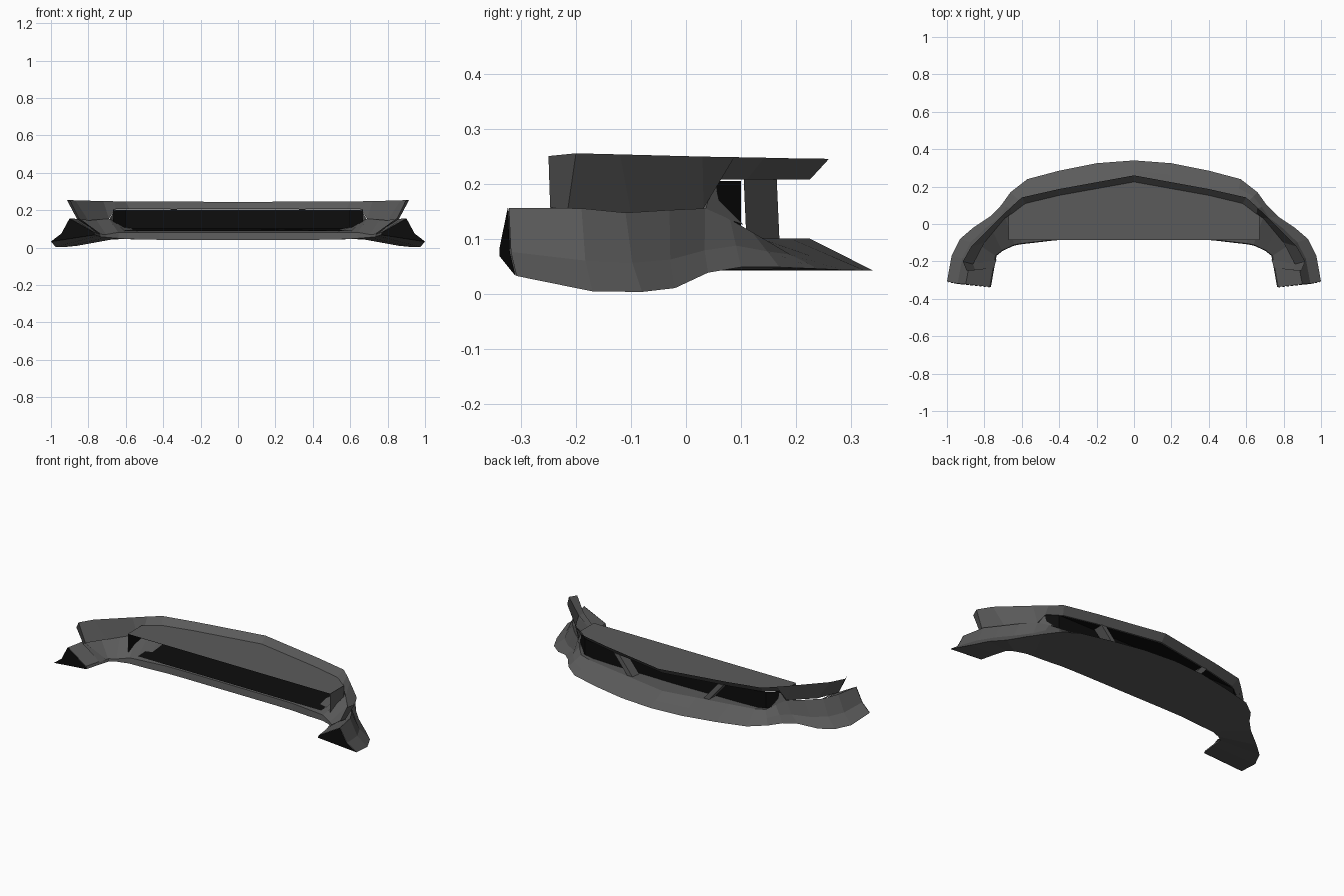
import bpy, bmesh
from mathutils import Vector


def mat(name, v):
    m = bpy.data.materials.new(name)
    m.diffuse_color = (v, v, v, 1)
    return m


GREY = mat("dark_grey_plastic", 0.105)
BLACK = mat("black_interior", 0.004)


def finish(name, bm, material, mirror=True):
    """Turn a half-model bmesh into a mirrored object."""
    bmesh.ops.remove_doubles(bm, verts=bm.verts, dist=0.0005)
    bmesh.ops.recalc_face_normals(bm, faces=bm.faces)
    me = bpy.data.meshes.new(name)
    bm.to_mesh(me)
    bm.free()
    me.materials.append(material)
    ob = bpy.data.objects.new(name, me)
    bpy.context.collection.objects.link(ob)
    if mirror:
        md = ob.modifiers.new("mirror", 'MIRROR')
        md.use_clip = True
    return ob


def loft(name, rows, material, closed=False):
    """Skin between matching point rows."""
    bm = bmesh.new()
    vs = [[bm.verts.new(p) for p in r] for r in rows]
    pairs = list(zip(vs, vs[1:]))
    if closed:
        pairs.append((vs[-1], vs[0]))
    for a, b in pairs:
        for i in range(len(a) - 1):
            bm.faces.new((a[i], a[i + 1], b[i + 1], b[i]))
    return finish(name, bm, material)


def panel(name, polys, material, mirror=True):
    bm = bmesh.new()
    for poly in polys:
        bm.faces.new([bm.verts.new(p) for p in poly])
    return finish(name, bm, material, mirror)


# Splitter: lip edge, crest, inner shoulder and inner bottom edge, centre to tip
lip = [(0, .34, .042), (.2, .325, .042), (.4, .285, .043), (.57, .24, .045),
       (.66, .17, .048), (.71, .10, .048), (.77, .04, .038), (.86, -.02, .010),
       (.93, -.08, .003), (.975, -.17, .004), (1, -.308, .032)]
crest = [(0, .225, .10), (.2, .19, .10), (.4, .155, .10), (.55, .13, .102),
         (.61, .12, .112), (.65, .08, .135), (.69, .035, .155), (.76, -.03, .152),
         (.83, -.11, .147), (.875, -.19, .155), (.9, -.322, .156)]
bottom = [(0, -.085, .042), (.15, -.085, .042), (.3, -.085, .042), (.42, -.087, .042),
          (.53, -.10, .044), (.60, -.108, .047), (.64, -.115, .05), (.70, -.142, .055),
          (.735, -.17, .058), (.748, -.24, .063), (.765, -.337, .068)]
shoulder = [(x, y + .004, .082) for x, y, z in bottom[:7]] + \
           [(x + .006, y, z + .015) for x, y, z in bottom[7:]]
# outer flank crease bulges slightly between lip and crest on the wheel side
crease = []
for i, (a, b) in enumerate(zip(lip, crest)):
    p = Vector(a).lerp(Vector(b), .45)
    if i >= 6:
        p += Vector((-.012, -.004, -.012))
    crease.append(tuple(p))
loft("splitter_body", [lip, crease, crest, shoulder, bottom], GREY, closed=True)

# Black closing plates at the rear tips
panel("splitter_end_cap", [[tuple(Vector(r[-1]) + Vector((.001, -.002, 0)))
                            for r in (lip, crease, crest, shoulder, bottom)]], BLACK)

# Upper bumper band, leaning outward, deepening into the side flanks
band_top = [(0, .26, .245), (.4, .187, .246), (.6, .142, .247), (.66, .088, .248),
            (.72, .03, .249), (.87, -.12, .253), (.915, -.2, .255), (.895, -.25, .25)]
band_low = [(0, .225, .207), (.4, .153, .207), (.58, .11, .207), (.655, .052, .207),
            (.69, .032, .155), (.80, -.10, .145), (.86, -.215, .152), (.85, -.247, .158)]
loft("upper_band", [band_top, band_low], GREY)

# Curved web closing the intake corner
panel("intake_corner", [[(.655, .052, .207), (.655, .06, .17), (.645, .08, .15),
                         (.63, .105, .125), (.69, .034, .15)]], GREY)

# Inner return behind the band, down to the inside of the flank
panel("inner_return", [[(.85, -.247, .158), (.86, -.215, .152), (.735, -.19, .075),
                        (.75, -.235, .075)]], GREY)

# Duct roof and side walls
panel("duct_roof", [[(0, -.085, .208), (.67, -.085, .208), (.67, .045, .208),
                     (.58, .11, .208), (.4, .153, .208), (0, .225, .208)]], GREY)
panel("duct_side", [[(.67, -.085, .085), (.67, .045, .085), (.67, .045, .207),
                     (.67, -.085, .207)]], GREY)

# Black duct lining: ceiling, wall, floor and grille plane
panel("duct_lining", [
    [(0, -.084, .205), (.667, -.084, .205), (.667, .044, .205), (.575, .108, .205),
     (.4, .15, .205), (0, .22, .205)],
    [(.667, -.084, .088), (.667, .044, .088), (.667, .044, .205), (.667, -.084, .205)],
    [(.667, .044, .088), (.60, .10, .088), (.60, .10, .205), (.667, .044, .205)],
    [(0, .10, .09), (.60, .10, .09), (.60, .10, .205), (0, .10, .205)],
    [(0, -.08, .089), (.667, -.08, .089), (.667, .044, .094), (.60, .10, .103),
     (0, .10, .103)],
], BLACK)

# Slanted struts across the intake opening
strut = bmesh.new()
bmesh.ops.create_cube(strut, size=1)
for v in strut.verts:
    up = v.co.z > 0
    v.co = Vector(((.345 if up else .25) + v.co.x * .035,
                   (.135 if up else .14) + v.co.y * .06,
                   .207 if up else .095))
finish("intake_strut", strut, GREY)
